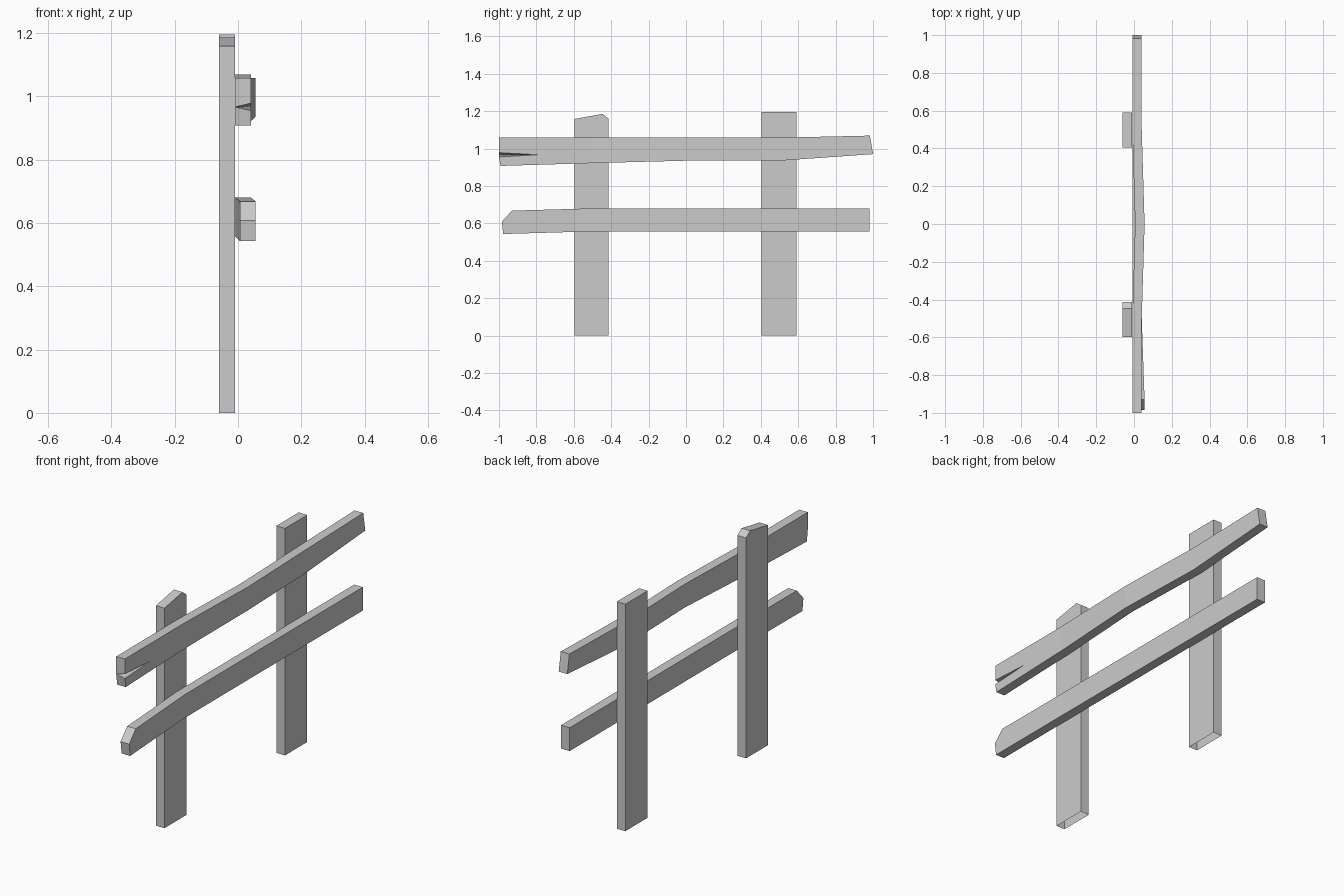
import bpy

if "Cube" in bpy.data.objects:
    bpy.data.objects.remove(bpy.data.objects["Cube"])

THICK = 0.05


def plank(name, panels, front_x, merge_back=None, open_base=False):
    """Thicken adjoining (y, z) panels along x; front_x(y) gives the bow.
    merge_back collapses chosen back points so a notch can taper to nothing."""
    merge_back = merge_back or {}
    verts = {}

    def vert(p, back):
        if back:
            p = merge_back.get(p, p)
        x = front_x(p[0]) - (THICK if back else 0)
        return verts.setdefault((x, *p), len(verts))

    faces = []
    edges = [(a, b) for p in panels for a, b in zip(p, p[1:] + p[:1])]
    for p in panels:
        faces.append([vert(q, False) for q in p])
        faces.append([vert(q, True) for q in reversed(p)])
    for a, b in edges:
        if (b, a) in edges or (open_base and a[1] == b[1] == 0):
            continue
        faces.append([vert(b, False), vert(a, False), vert(a, True), vert(b, True)])
    faces = [list(dict.fromkeys(f)) for f in faces]
    mesh = bpy.data.meshes.new(name)
    mesh.from_pydata(list(verts), [], [f for f in faces if len(f) > 2])
    mesh.update()
    obj = bpy.data.objects.new(name, mesh)
    bpy.context.collection.objects.link(obj)
    return obj


# Posts, open underneath; the front one has a broken top
plank("front_post", [[(-0.597, 0), (-0.414, 0), (-0.414, 1.16), (-0.447, 1.185),
                      (-0.597, 1.158)]], lambda y: -0.01, open_base=True)
plank("back_post", [[(0.405, 0), (0.59, 0), (0.59, 1.195), (0.405, 1.195)]],
      lambda y: -0.01, open_base=True)

# Upper rail, bowed outwards in the middle, with a split at its front end
upper, tip, lower = (-1, 0.978), (-0.79, 0.967), (-1, 0.955)
root = (-1, 0.966)
a, b, c = (-0.5, 0.922), (0, 0.935), (0.5, 0.935)
A, B, C = (-0.5, 1.058), (0, 1.058), (0.5, 1.058)
plank("upper_rail",
      [[(-0.992, 0.907), a, A, (-1, 1.058), upper, tip, lower],
       [a, b, B, A], [b, c, C, B],
       [c, (1, 0.97), (0.983, 1.069), C]],
      lambda y: 0.041 + 0.015 * max(0, 1 - abs(y) / 0.5),
      merge_back={upper: root, tip: root, lower: root})

# Lower rail, front end chipped and bent outwards
d, D = (-0.5, 0.557), (-0.5, 0.68)
plank("lower_rail",
      [[(-0.977, 0.543), d, D, (-0.93, 0.668), (-0.985, 0.608)],
       [d, (0.98, 0.557), (0.98, 0.68), D]],
      lambda y: 0.041 + 0.015 * min(1, max(0, (-0.5 - y) / 0.43)))
